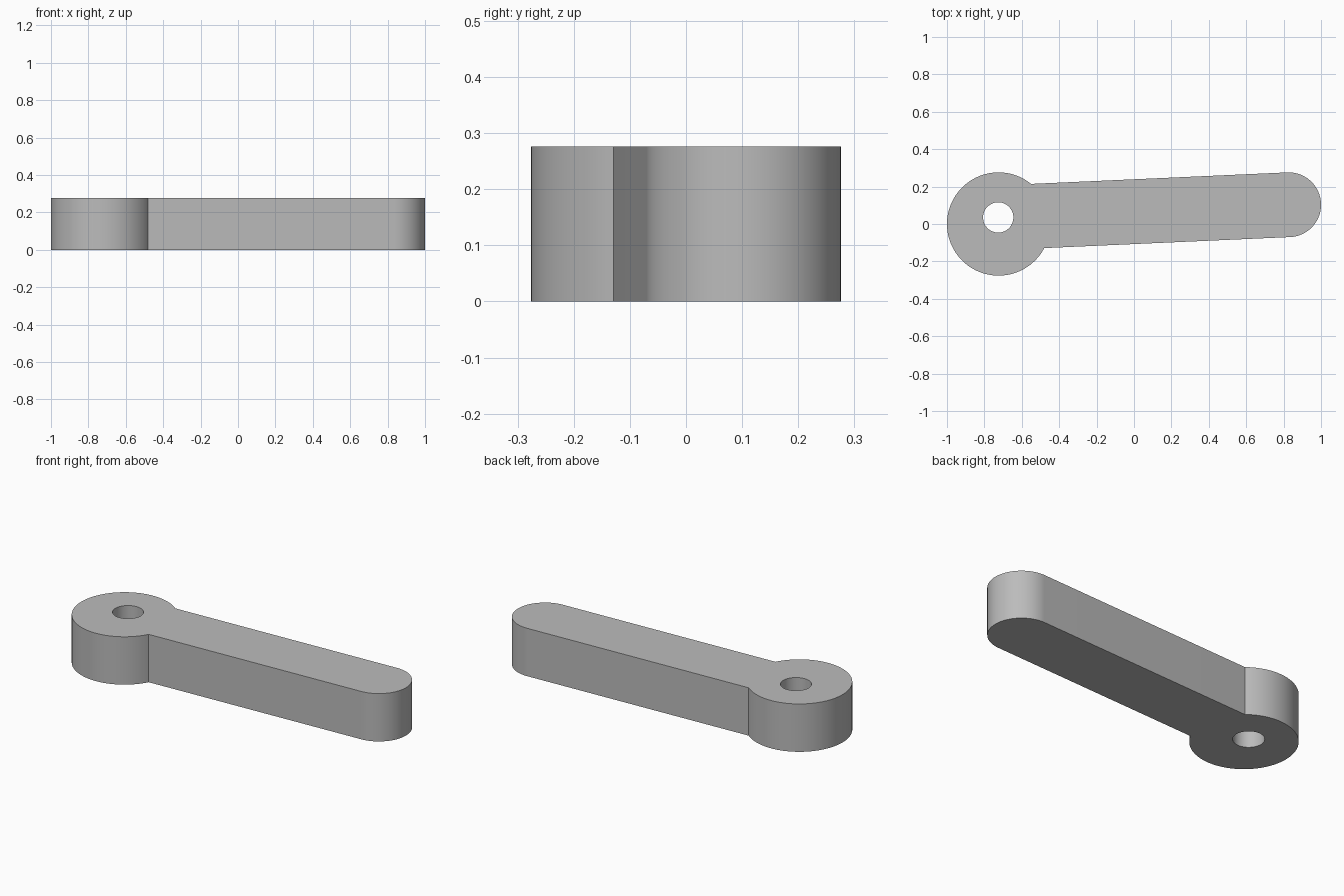
import bpy
import bmesh
from math import asin, cos, sin, pi, radians
from mathutils import Vector

cube = bpy.data.objects.get("Cube")
if cube:
    bpy.data.objects.remove(cube, do_unlink=True)

HEIGHT = 0.276
HEAD, HEAD_R = Vector((-0.724, 0.0)), 0.276
HOLE, HOLE_R = Vector((-0.726, 0.035)), 0.081
TIP, TIP_R = Vector((0.827, 0.103)), 0.173
TILT = radians(2.57)


def arc(centre, radius, start, end, steps):
    """Points along an arc, both ends included."""
    angles = [start + (end - start) * i / steps for i in range(steps + 1)]
    return [centre + radius * Vector((cos(a), sin(a))) for a in angles]


def add_loop(bm, points):
    verts = [bm.verts.new((p.x, p.y, 0)) for p in points]
    return [bm.edges.new((v, verts[i - 1])) for i, v in enumerate(verts)]


# Angles on the round head where the two straight sides of the arm meet it
axis_normal = Vector((-sin(TILT), cos(TILT)))
offset = (TIP - HEAD).dot(axis_normal)
upper = TILT + asin((offset + TIP_R) / HEAD_R)
lower = TILT + asin((offset - TIP_R) / HEAD_R)

# Outline: rounded arm tip, then the head; the straight sides join them
outline = arc(TIP, TIP_R, TILT - pi / 2, TILT + pi / 2, 48)
outline += arc(HEAD, HEAD_R, upper, lower + 2 * pi, 80)
bore = arc(HOLE, HOLE_R, 0, 2 * pi, 64)[:-1]

# Fill between outline and bore, then raise to full height
bm = bmesh.new()
edges = add_loop(bm, outline) + add_loop(bm, bore)
bmesh.ops.triangle_fill(bm, use_beauty=True, edges=edges)
raised = bmesh.ops.extrude_face_region(bm, geom=bm.faces[:], use_keep_orig=True)
top = [g for g in raised["geom"] if isinstance(g, bmesh.types.BMVert)]
bmesh.ops.translate(bm, verts=top, vec=(0, 0, HEIGHT))
bmesh.ops.recalc_face_normals(bm, faces=bm.faces[:])

mesh = bpy.data.meshes.new("lever_arm")
bm.to_mesh(mesh)
bm.free()
lever = bpy.data.objects.new("lever_arm", mesh)
bpy.context.collection.objects.link(lever)

# Plain grey material
grey = bpy.data.materials.new("plain grey")
grey.use_nodes = True
colour = (0.5, 0.5, 0.5, 1)
grey.diffuse_color = colour
grey.node_tree.nodes["Principled BSDF"].inputs["Base Color"].default_value = colour
mesh.materials.append(grey)

# Smooth round walls, sharp rims and corners
bpy.ops.object.select_all(action="DESELECT")
lever.select_set(True)
bpy.context.view_layer.objects.active = lever
bpy.ops.object.shade_smooth_by_angle(angle=radians(25))
